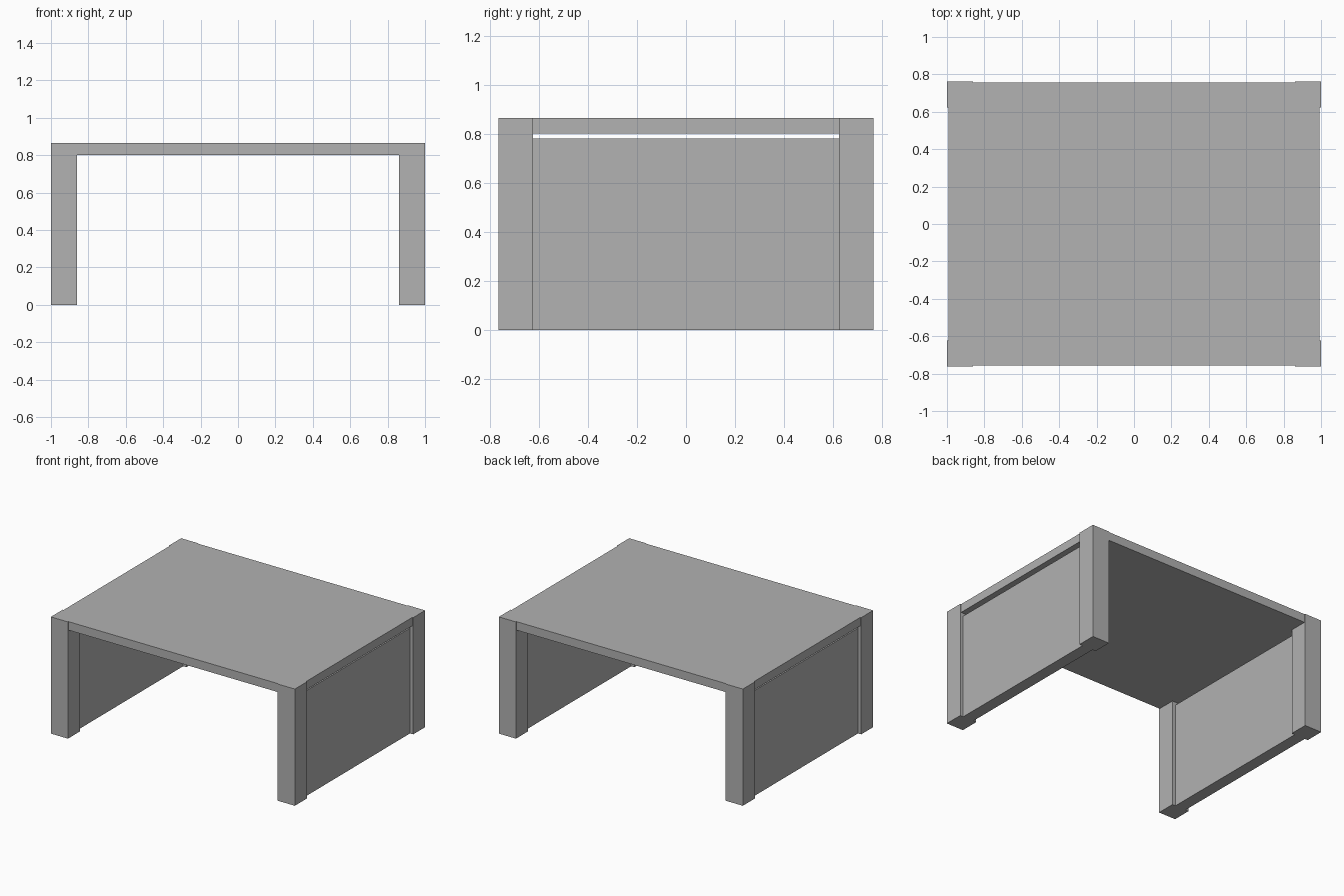
import bpy

cube = bpy.data.objects.get("Cube")
if cube:
    bpy.data.objects.remove(cube, do_unlink=True)

GREY = (0.445, 0.445, 0.445, 1)
grey = bpy.data.materials.new("plain grey")
grey.use_nodes = True
grey.diffuse_color = GREY
grey.node_tree.nodes["Principled BSDF"].inputs["Base Color"].default_value = GREY

HALF_X, HALF_Y, HEIGHT = 1.0, 0.763, 0.865
LEG = 0.14          # square leg width
TOP_THICK = 0.063
PANEL_THICK = 0.088
PANEL_TOP = 0.78    # leaves a slit below the table top


def box(name, centre, size):
    bpy.ops.mesh.primitive_cube_add(size=1, location=centre)
    obj = bpy.context.object
    obj.name = name
    obj.scale = size
    bpy.ops.object.transform_apply(location=False, rotation=False, scale=True)
    obj.data.materials.append(grey)
    return obj


# Table top, set slightly inside the legs
box("table_top", (0, 0, HEIGHT - TOP_THICK / 2),
    (2 * (HALF_X - 0.007), 2 * (HALF_Y - 0.006), TOP_THICK))

for side, sx in (("left", 1), ("right", -1)):
    x = sx * (HALF_X - LEG / 2)

    # Corner legs
    for end, sy in (("front", -1), ("back", 1)):
        box(f"{end}_{side}_leg", (x, sy * (HALF_Y - LEG / 2), HEIGHT / 2),
            (LEG, LEG, HEIGHT))

    # Side panel recessed between the legs
    box(f"{side}_side_panel", (x, 0, PANEL_TOP / 2),
        (PANEL_THICK, 2 * (HALF_Y - LEG), PANEL_TOP))
